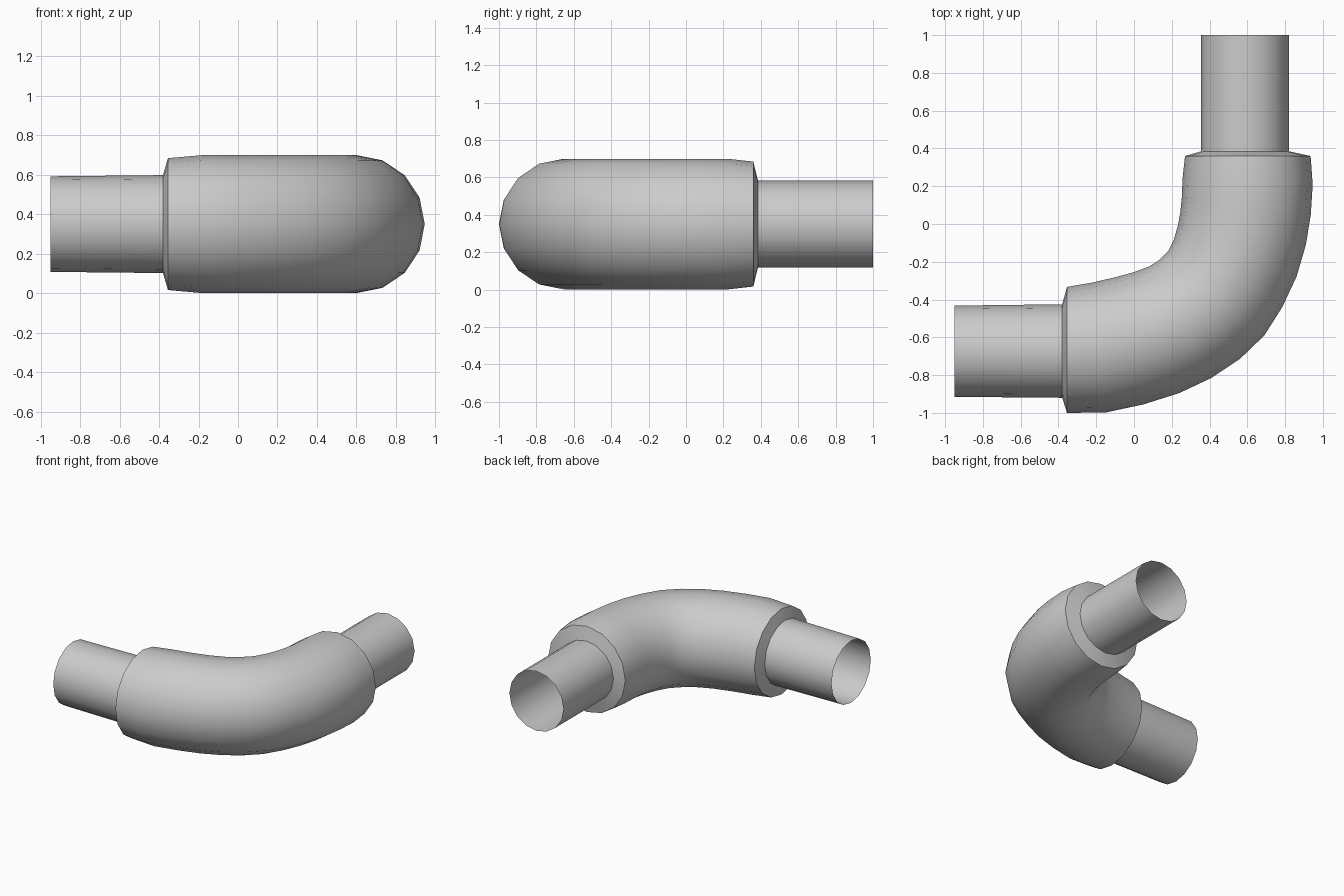
import bpy, bmesh, math

if "Cube" in bpy.data.objects:
    bpy.data.objects.remove(bpy.data.objects["Cube"])

SIDES = 16
ZC = 0.35


def tube(name, rings):
    """Loft an open tube through rings given as (outer xy, inner xy, z radius)."""
    bm = bmesh.new()
    loops = []
    for (ox, oy), (ix, iy), rz in rings:
        cx, cy = (ox + ix) / 2, (oy + iy) / 2
        hx, hy = (ox - ix) / 2, (oy - iy) / 2
        loop = []
        for k in range(SIDES):
            a = 2 * math.pi * k / SIDES
            c, s = math.cos(a), math.sin(a)
            loop.append(bm.verts.new((cx + hx * c, cy + hy * c, ZC + rz * s)))
        loops.append(loop)
    for a, b in zip(loops, loops[1:]):
        for k in range(SIDES):
            n = (k + 1) % SIDES
            bm.faces.new((a[k], b[k], b[n], a[n]))
    bmesh.ops.recalc_face_normals(bm, faces=bm.faces)
    # open tube: make sure the normals point away from the first ring's centre
    bm.normal_update()
    f = bm.faces[0]
    (ox, oy), (ix, iy), _ = rings[0]
    if f.normal.x * (ox - ix) + f.normal.y * (oy - iy) < 0:
        bmesh.ops.reverse_faces(bm, faces=bm.faces)
    me = bpy.data.meshes.new(name)
    bm.to_mesh(me)
    bm.free()
    ob = bpy.data.objects.new(name, me)
    bpy.context.collection.objects.link(ob)
    bpy.ops.object.select_all(action='DESELECT')
    ob.select_set(True)
    bpy.context.view_layer.objects.active = ob
    bpy.ops.object.shade_smooth_by_angle(angle=math.radians(35))


# Thin pipe rims, shared with the shoulders of the bend
left_rim = ((-0.38, -0.92), (-0.38, -0.425), 0.248)
back_rim = ((0.82, 0.385), (0.355, 0.385), 0.232)

# Thick bend: outer and inner points of each cross-section
outer = [(-0.355, -1.0), (-0.15, -0.998), (0.05, -0.955), (0.24, -0.895),
         (0.41, -0.815), (0.56, -0.715), (0.69, -0.59), (0.785, -0.44),
         (0.86, -0.28), (0.91, -0.11), (0.936, 0.05), (0.946, 0.21), (0.935, 0.36)]
inner = [(-0.355, -0.333), (-0.22, -0.31), (-0.10, -0.282), (0.0, -0.255),
         (0.08, -0.225), (0.135, -0.19), (0.18, -0.145), (0.21, -0.085),
         (0.232, -0.01), (0.245, 0.06), (0.253, 0.14), (0.257, 0.24), (0.27, 0.36)]
radii = [0.334] + [0.349] * 11 + [0.334]
tube("bend", [left_rim, *zip(outer, inner, radii), back_rim])

# Thin end pipes, open at the far ends
tube("left_pipe", [left_rim, ((-0.95, -0.915), (-0.95, -0.432), 0.242)])
tube("back_pipe", [back_rim, ((0.82, 1.0), (0.355, 1.0), 0.232)])
